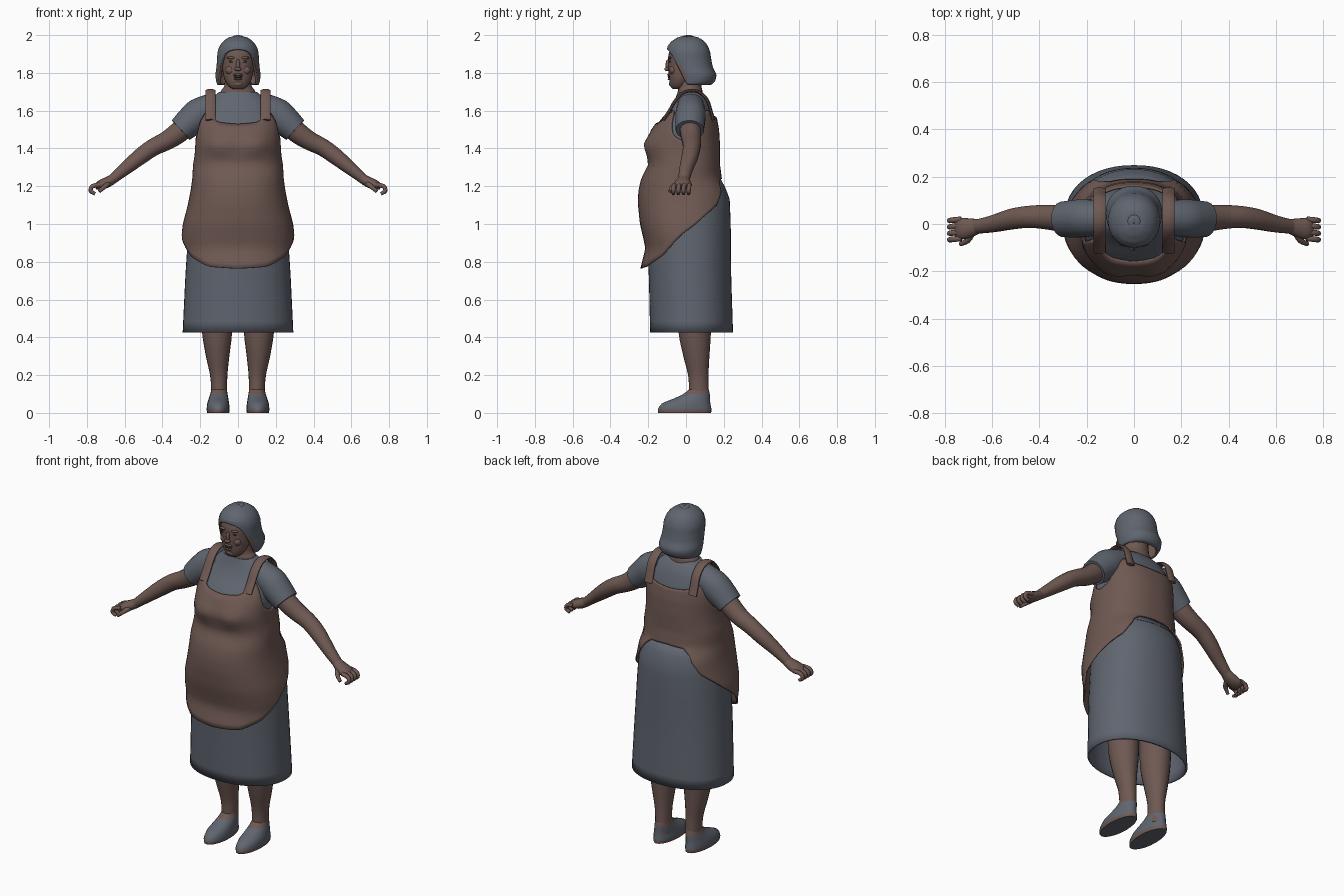
import bpy, math
from mathutils import Vector

if "Cube" in bpy.data.objects:
    bpy.data.objects.remove(bpy.data.objects["Cube"])


def material(name, rgb):
    m = bpy.data.materials.new(name)
    m.diffuse_color = (*rgb, 1)
    m.use_nodes = True
    m.node_tree.nodes["Principled BSDF"].inputs["Base Color"].default_value = m.diffuse_color
    return m


BROWN = material("warm_brown", (0.16, 0.10, 0.085))
GREY = material("slate_grey", (0.115, 0.13, 0.16))
DARK = material("dark_brown", (0.055, 0.038, 0.033))


def skin(name, rings, mats, cap=True, thick=0, rule=None, sharp=50):
    """Join closed rings into one smooth surface."""
    n = len(rings[0])
    verts = [p for r in rings for p in r]
    faces = [(k * n + i, k * n + (i + 1) % n, (k + 1) * n + (i + 1) % n, (k + 1) * n + i)
             for k in range(len(rings) - 1) for i in range(n)]
    if cap:
        faces += [tuple(reversed(range(n))), tuple(range(len(verts) - n, len(verts)))]
    me = bpy.data.meshes.new(name)
    me.from_pydata(verts, [], faces)
    for m in mats:
        me.materials.append(m)
    for p in me.polygons:
        p.use_smooth = True
        if rule:
            p.material_index = rule(p)
    me.set_sharp_from_angle(angle=math.radians(sharp))
    ob = bpy.data.objects.new(name, me)
    bpy.context.collection.objects.link(ob)
    if thick:
        mod = ob.modifiers.new("thickness", 'SOLIDIFY')
        mod.thickness = thick
        mod.offset = -1
        if len(mats) > 1:
            mod.material_offset = mod.material_offset_rim = 1
    return ob


def spline(pts, sub=3):
    """Smooth curve through tuples of any length."""
    out = []
    for i in range(len(pts) - 1):
        a, b, c, d = pts[max(i - 1, 0)], pts[i], pts[i + 1], pts[min(i + 2, len(pts) - 1)]
        for k in range(sub):
            t = k / sub
            out.append(tuple(q + 0.5 * t * (r - p + t * (2 * p - 5 * q + 4 * r - s + t * (3 * (q - r) + s - p)))
                             for p, q, r, s in zip(a, b, c, d)))
    return out + [pts[-1]]


def lookup(table, v):
    """Linear interpolation of rows keyed on their first number."""
    if v <= table[0][0]:
        return table[0][1:]
    for a, b in zip(table, table[1:]):
        if v <= b[0]:
            t = (v - a[0]) / (b[0] - a[0])
            return tuple(p + t * (q - p) for p, q in zip(a[1:], b[1:]))
    return table[-1][1:]


def section(table, a, z, grow=0, power=2.3):
    """Point at angle a (0 = front) on a body described by (z, half width, front y, back y)."""
    rx, yf, yb = lookup(table, z)
    rx, ry, cy = rx + grow, (yb - yf) / 2 + grow, (yb + yf) / 2
    s, c = math.sin(a), math.cos(a)
    x = rx * math.copysign(abs(s) ** (2 / power), s)
    y = cy - ry * math.copysign(abs(c) ** (2 / power), c)
    return Vector((x, y, z))


def wrap(table, low, high, rows, cols=64, grow=0, power=2.3, shape=None):
    """Rings between two edge heights that vary with the angle from the front."""
    rings = []
    for k in range(rows + 1):
        ring = []
        for i in range(cols):
            a = 2 * math.pi * i / cols
            d = math.degrees(min(a, 2 * math.pi - a))
            lo, hi = lookup(low, d)[0], lookup(high, d)[0]
            p = section(table, a, lo + (hi - lo) * k / rows, grow, power)
            ring.append(shape(p) if shape else p)
        rings.append(ring)
    return rings


def loft(name, rows, mats, n=20, s=1, sub=3, **kw):
    """Stack of ellipses given as (z, x, y, rx, ry)."""
    rings = [[(s * x + rx * math.sin(2 * math.pi * i / n), y - ry * math.cos(2 * math.pi * i / n), z)
              for i in range(n)] for z, x, y, rx, ry in spline(rows, sub)]
    return skin(name, rings, mats, **kw)


def tube(name, pts, mat, s=1, n=14, ref=(0, 1, 0), sub=3):
    """Tube along (x, y, z, ru, rv), mirrored in x when s is -1."""
    pts = spline([(s * p[0],) + p[1:] for p in pts], sub)
    ps, rings = [Vector(p[:3]) for p in pts], []
    for k, p in enumerate(ps):
        t = (ps[min(k + 1, len(ps) - 1)] - ps[max(k - 1, 0)]).normalized()
        u = t.cross(Vector(ref)).normalized()
        v = t.cross(u)
        rings.append([p + u * pts[k][3] * math.cos(2 * math.pi * i / n)
                      + v * pts[k][4] * math.sin(2 * math.pi * i / n) for i in range(n)])
    return skin(name, rings, [mat])


def ellipsoid(name, loc, size, mat):
    rows = [(loc[2] + size[2] * math.sin(b), loc[0], loc[1], size[0] * math.cos(b), size[1] * math.cos(b))
            for b in (math.radians(-85 + 17 * k) for k in range(11))]
    return loft(name, rows, [mat], n=12, sub=1)


def bust(p):
    """Push the chest forward on both sides."""
    if p.y < 0:
        p.y -= 0.02 * math.exp(-((abs(p.x) - 0.1) / 0.07) ** 2 - ((p.z - 1.42) / 0.055) ** 2)
    return p


# Torso: apron over shirt
BODY = [(0.75, .285, -.245, .235), (0.87, .298, -.215, .24), (0.92, .302, -.225, .243), (1.0, .292, -.244, .245),
        (1.1, .266, -.254, .243), (1.17, .252, -.253, .238), (1.24, .242, -.238, .19), (1.315, .238, -.2, .18),
        (1.36, .23, -.206, .18), (1.42, .226, -.215, .18), (1.5, .225, -.184, .175), (1.555, .22, -.145, .165),
        (1.6, .205, -.105, .15), (1.65, .17, -.075, .13), (1.69, .125, -.058, .1), (1.72, .08, -.05, .07)]
HEM = [(0, .765), (30, .775), (55, .825), (70, .885), (90, .965), (110, 1.04), (130, 1.1), (145, 1.2),
       (157, 1.235), (180, 1.24)]
NECKLINE = [(0, 1.53), (25, 1.54), (36, 1.565), (42, 1.6), (52, 1.6), (60, 1.56), (75, 1.47), (90, 1.44),
            (105, 1.46), (120, 1.56), (128, 1.6), (138, 1.6), (145, 1.58), (160, 1.57), (180, 1.565)]
skin("apron", wrap(BODY, HEM, NECKLINE, 28, shape=bust), [BROWN], cap=False, thick=0.008)
skin("shirt", wrap(BODY, [(0, 1.2)], [(0, 1.7)], 20, 48, -0.012, shape=bust), [GREY])

# Skirt, open at the bottom
SKIRT = [(.425, .293, -.19, .249), (.7, .28, -.196, .24), (.8, .274, -.2, .238), (1.0, .26, -.2, .237),
         (1.157, .245, -.2, .23), (1.24, .23, -.18, .178)]
skin("skirt", wrap(SKIRT, [(0, .425)], [(0, 1.25)], 14, 48, 0, 2.15), [GREY], cap=False, thick=0.012)

for s, side in ((1, "left"), (-1, "right")):
    # Shoulder strap
    strap = [(-.12, 1.55), (-.087, 1.6), (-.055, 1.655), (-.015, 1.695), (.03, 1.706), (.075, 1.695),
             (.113, 1.655), (.131, 1.6), (.146, 1.55)]
    tube(side + "_strap", [(.146, y, z, .009, .027) for y, z in strap], BROWN, s, 10, (1, 0, 0))
    # Sleeve and arm
    tube(side + "_sleeve", [(.12, .025, 1.635, .064, .07), (.2, .025, 1.585, .085, .08),
                            (.25, .022, 1.545, .08, .08), (.303, .02, 1.497, .07, .075)], GREY, s, 18)
    tube(side + "_arm", [(.25, .02, 1.54, .058, .06), (.32, .025, 1.48, .056, .056), (.38, .03, 1.44, .05, .052),
                         (.45, .03, 1.405, .046, .047), (.52, .02, 1.355, .043, .044),
                         (.6, 0, 1.29, .034, .036), (.67, -.012, 1.232, .025, .03)], BROWN, s)
    # Hand with curled fingers
    tube(side + "_palm", [(.65, -.008, 1.245, .024, .028), (.69, -.015, 1.222, .028, .04),
                          (.73, -.02, 1.206, .025, .046), (.755, -.02, 1.196, .014, .036)], BROWN, s)
    for k in range(4):
        y = .02 - .027 * k
        tube(f"{side}_finger_{k + 1}", [(.73, y, 1.208, .012, .012), (.77, y - .004, 1.2, .012, .012),
                                        (.78, y - .006, 1.175, .011, .011), (.757, y - .006, 1.16, .009, .009)],
             BROWN, s, 8)
    tube(side + "_thumb", [(.685, -.035, 1.215, .016, .016), (.705, -.07, 1.198, .013, .013),
                           (.735, -.085, 1.172, .009, .009)], BROWN, s, 8, (0, 0, 1))
    # Leg and slip-on shoe
    loft(side + "_leg", [(.05, .1, .07, .042, .052), (.12, .1, .068, .042, .052), (.2, .102, .065, .046, .054),
                         (.3, .108, .055, .062, .069), (.43, .111, .046, .08, .086), (.6, .115, .045, .085, .09)],
         [BROWN], s=s)
    loft(side + "_shoe", [(0, .105, -.007, .058, .14), (.018, .105, -.007, .061, .142), (.05, .105, .001, .058, .128),
                          (.075, .103, .03, .052, .097), (.1, .101, .056, .046, .07), (.125, .1, .068, .04, .052)],
         [GREY, BROWN], s=s, sub=2,
         rule=lambda p: int((p.center.z < .018 and p.normal.z > -.5) or p.center.z > .095))
    # Eye and brow
    ellipsoid(side + "_eye", (s * .034, -.084, 1.86), (.015, .006, .006), DARK)
    ellipsoid(side + "_brow", (s * .036, -.085, 1.88), (.024, .01, .007), BROWN)
    ellipsoid(side + "_cheek", (s * .04, -.068, 1.815), (.026, .02, .024), BROWN)

# Neck and head
loft("neck", [(1.66, 0, .02, .1, .07), (1.705, 0, .022, .09, .065), (1.73, 0, .02, .073, .062),
              (1.8, 0, .02, .066, .062)], [BROWN])
loft("head", [(1.715, 0, -.04, .03, .03), (1.73, 0, -.036, .05, .046), (1.76, 0, -.028, .069, .06),
              (1.8, 0, -.018, .08, .074), (1.85, 0, -.01, .086, .084), (1.9, 0, 0, .09, .092),
              (1.95, 0, .01, .076, .08), (1.98, 0, .015, .04, .045)], [BROWN], n=24)

# Face
ellipsoid("nose_bridge", (0, -.096, 1.842), (.011, .012, .03), BROWN)
ellipsoid("nose_tip", (0, -.1, 1.82), (.018, .014, .011), BROWN)
ellipsoid("upper_lip", (0, -.088, 1.79), (.026, .012, .007), BROWN)
ellipsoid("mouth", (0, -.09, 1.779), (.024, .007, .006), DARK)
ellipsoid("lower_lip", (0, -.086, 1.767), (.022, .011, .006), BROWN)
ellipsoid("chin", (0, -.07, 1.742), (.03, .02, .018), BROWN)

# Bobbed hair with a flipped hem
HAIR = [(1.73, .106, -.055, .125), (1.755, .116, -.06, .155), (1.79, .12, -.07, .162), (1.83, .114, -.085, .142),
        (1.87, .111, -.098, .134), (1.91, .109, -.102, .128), (1.94, .099, -.098, .117), (1.965, .082, -.08, .1),
        (1.985, .055, -.05, .072), (1.995, .03, -.022, .045), (2.0, .006, .006, .018)]
HAIRLINE = [(0, 1.925), (25, 1.918), (42, 1.895), (52, 1.84), (60, 1.765), (70, 1.735), (180, 1.735)]
skin("hair", wrap(HAIR, HAIRLINE, [(0, 2.0)], 20, 48, 0, 2.1), [GREY, BROWN], cap=False, thick=0.014,
     rule=lambda p: int(p.center.z < 1.84 and p.normal.y < -.35))
# Small cap closing the crown
ellipsoid("hair_crown", (0, .012, 1.99), (.03, .03, .01), GREY)
